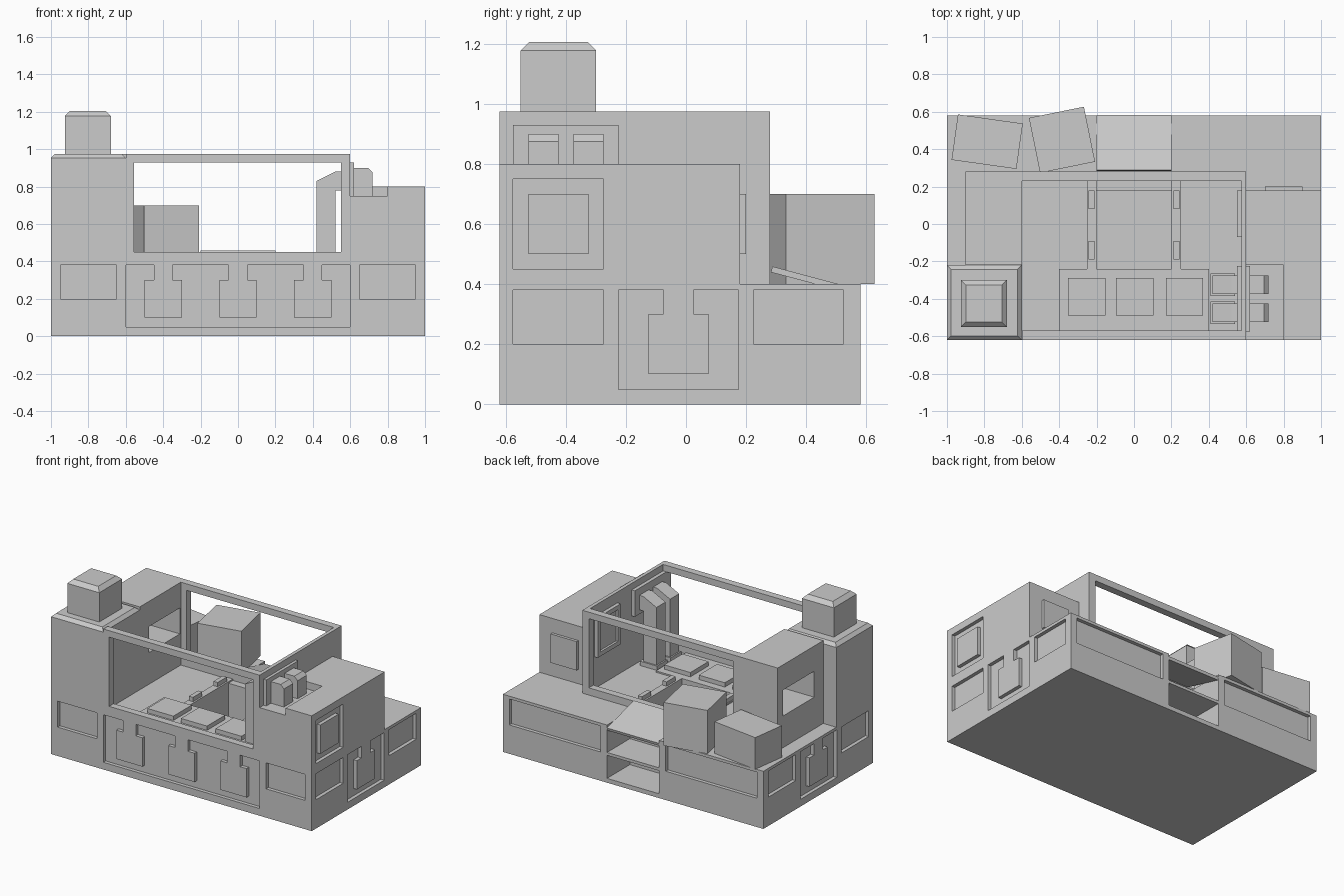
import bpy, bmesh, math
from mathutils import Matrix, Vector

cube = bpy.data.objects.get("Cube")
if cube:
    bpy.data.objects.remove(cube, do_unlink=True)

grey = bpy.data.materials.new("plain grey")
grey.use_nodes = True
COLOUR = (0.6, 0.6, 0.6, 1)
grey.diffuse_color = COLOUR
grey.node_tree.nodes["Principled BSDF"].inputs["Base Color"].default_value = COLOUR


def finish(name, bm):
    bmesh.ops.recalc_face_normals(bm, faces=bm.faces)
    mesh = bpy.data.meshes.new(name)
    bm.to_mesh(mesh)
    bm.free()
    mesh.materials.append(grey)
    ob = bpy.data.objects.new(name, mesh)
    bpy.context.collection.objects.link(ob)
    return ob


def add_box(bm, x, y, z):
    """Add a box given its (low, high) range on each axis."""
    mid = Vector([(a + b) / 2 for a, b in (x, y, z)])
    size = [b - a for a, b in (x, y, z)]
    return bmesh.ops.create_cube(bm, size=1, matrix=Matrix.Translation(mid) @ Matrix.Diagonal((*size, 1)))["verts"]


def boxes(name, *ranges):
    bm = bmesh.new()
    for r in ranges:
        add_box(bm, *r)
    return finish(name, bm)


def capped_box(name, x, y, z, inset):
    """Box whose top edges slope inwards."""
    bm = bmesh.new()
    add_box(bm, x, y, z)
    top = max(bm.faces, key=lambda f: f.calc_center_median().z)
    low = z[1] - inset
    for v in top.verts:
        v.co.z = low
    new = bmesh.ops.extrude_face_region(bm, geom=[top])["geom"]
    bmesh.ops.delete(bm, geom=[top], context='FACES_ONLY')
    mid = Vector(((x[0] + x[1]) / 2, (y[0] + y[1]) / 2))
    for v in (g for g in new if isinstance(g, bmesh.types.BMVert)):
        v.co.x += math.copysign(inset, mid.x - v.co.x)
        v.co.y += math.copysign(inset, mid.y - v.co.y)
        v.co.z = z[1]
    return finish(name, bm)


def prism(name, outline, y):
    """Extrude an (x, z) outline along y."""
    bm = bmesh.new()
    face = bm.faces.new([bm.verts.new((px, y[0], pz)) for px, pz in outline])
    new = bmesh.ops.extrude_face_region(bm, geom=[face])["geom"]
    bmesh.ops.translate(bm, vec=(0, y[1] - y[0], 0), verts=[g for g in new if isinstance(g, bmesh.types.BMVert)])
    return finish(name, bm)


def cut(ob, *ranges):
    cutter = boxes("cutter", *ranges)
    cutter.hide_render = True
    mod = ob.modifiers.new("cut", 'BOOLEAN')
    mod.operation, mod.solver, mod.object = 'DIFFERENCE', 'EXACT', cutter
    bpy.context.view_layer.objects.active = ob
    bpy.ops.object.modifier_apply(modifier=mod.name)
    bpy.data.objects.remove(cutter, do_unlink=True)


FRONT, BACK, DEEP = -0.62, 0.58, 0.025
PANEL_Z = (0.2, 0.38)
KEY_Z = (0.05, 0.38)

# Base slab with recessed panels on all sides, floor pit and rear shelf bay
base = boxes("base", ((-1, 1), (FRONT, BACK), (0, 0.4)))
recesses = [((-0.6, 0.6), (FRONT - 0.1, FRONT + DEEP), KEY_Z),
            ((-0.2, 0.2), (-0.24, 0.18), (0.1, 0.5)),
            ((-0.2, 0.2), (0.33, 0.7), (0.03, 0.5))]
for s in (-1, 1):
    side = tuple(sorted((s * (1 - DEEP), s * 1.1)))
    recesses += [(tuple(sorted((s * 0.65, s * 0.95))), (FRONT - 0.1, FRONT + DEEP), PANEL_Z),
                 (tuple(sorted((s * 0.25, s * 0.95))), (BACK - DEEP, BACK + 0.1), PANEL_Z),
                 (side, (-0.575, -0.275), PANEL_Z),
                 (side, (0.225, 0.525), PANEL_Z),
                 (side, (-0.225, 0.175), KEY_Z)]
cut(base, *recesses)

# Raised key-shaped plates standing in the wide recesses
for i, x in enumerate((-0.4, 0, 0.4)):
    y = (FRONT, FRONT + DEEP)
    boxes(f"front_key_{i + 1}", ((x - 0.1, x + 0.1), y, (0.1, 0.3)), ((x - 0.05, x + 0.05), y, (0.3, 0.38)))
for name, s in (("right", -1), ("left", 1)):
    x = tuple(sorted((s, s * (1 - DEEP))))
    boxes(f"{name}_key", (x, (-0.125, 0.075), (0.1, 0.3)), (x, (-0.075, 0.025), (0.3, 0.38)))

# Rear shelf and the tilted lid over the bay
boxes("rear_shelf", ((-0.2, 0.2), (0.33, BACK), (0.19, 0.21)))
lid = boxes("bay_lid", ((-0.2, 0.2), (-0.152, 0.152), (-0.01, 0.01)))
lid.location = (0, 0.432, 0.41)
lid.rotation_euler.x = -math.atan2(0.08, 0.3)

# Corner tower and chimney
capped_box("corner_tower", (-1, -0.6), (FRONT, -0.22), (0.4, 0.975), 0.022)
capped_box("chimney", (-0.925, -0.68), (-0.55, -0.3), (0.97, 1.205), 0.027)

# Block behind the tower with a window passing through it
block = boxes("side_block", ((-0.9, -0.6), (-0.22, 0.28), (0.4, 0.975)))
cut(block, ((-1, -0.5), (-0.12, 0.22), (0.62, 0.8)))

# Large open window frames at the front and back of the room
for name, y in (("front", (FRONT, -0.57)), ("back", (0.23, 0.28))):
    frame = boxes(f"{name}_window_frame", ((-0.6, 0.6), y, (0.4, 0.975)))
    cut(frame, ((-0.555, 0.55), (y[0] - 0.1, y[1] + 0.1), (0.45, 0.93)))

# Solid side wall with a framed display
boxes("room_side_wall", ((0.575, 0.6), (-0.57, 0.23), (0.4, 0.975)))
display = boxes("wall_display", ((0.55, 0.575), (-0.07, 0.18), (0.62, 0.9)))
cut(display, ((0.5, 0.565), (-0.04, 0.15), (0.65, 0.87)))

# Lower side block with a front notch and a square panel
annex = boxes("lower_block", ((0.6, 1), (FRONT, 0.18), (0.4, 0.8)))
cut(annex, ((0.5, 0.8), (-0.8, -0.22), (0.75, 0.9)), ((1 - DEEP, 1.1), (-0.575, -0.275), (0.45, 0.75)))
boxes("square_panel", ((1 - DEEP, 1), (-0.525, -0.325), (0.5, 0.7)))
boxes("rear_plate", ((0.7, 0.9), (0.18, 0.2), (0.5, 0.7)))

# Pair of ducts through the wall, with their mounting panel
boxes("duct_panel", ((0.55, 0.62), (-0.575, -0.225), (0.75, 0.93)))
for i, y in enumerate((-0.475, -0.325)):
    span = (y - 0.05, y + 0.05)
    prism(f"inner_duct_{i + 1}", [(0.42, 0.4), (0.42, 0.83), (0.52, 0.88), (0.56, 0.88), (0.56, 0.78),
                                  (0.52, 0.78), (0.52, 0.4)], span)
    prism(f"outer_duct_{i + 1}", [(0.61, 0.75), (0.61, 0.9), (0.695, 0.9), (0.72, 0.875), (0.72, 0.75)], span)
    boxes(f"duct_foot_{i + 1}", ((0.41, 0.54), (y - 0.06, y + 0.06), (0.4, 0.43)))

# Raised floor, console pads and small rail blocks
boxes("raised_floor", ((-0.4, 0.4), (-0.57, -0.24), (0.4, 0.41)),
      ((-0.25, -0.2), (-0.24, 0.23), (0.4, 0.41)), ((0.2, 0.25), (-0.24, 0.23), (0.4, 0.41)))
for i, x in enumerate((-0.253, 0.005, 0.27)):
    boxes(f"floor_pad_{i + 1}", ((x - 0.1, x + 0.1), (-0.49, -0.29), (0.41, 0.44)))
for x in (-0.228, 0.228):
    for y in (-0.14, 0.13):
        boxes("rail_block", ((x - 0.016, x + 0.016), (y - 0.05, y + 0.05), (0.41, 0.44)))

# Two crates turned at odd angles on the rear ledge
for name, w, d, h, spot, turn in (("wide_crate", 0.35, 0.245, 0.22, (-0.785, 0.44), -8),
                                  ("tall_crate", 0.3, 0.3, 0.3, (-0.385, 0.45), 11.5)):
    crate = boxes(name, ((-w / 2, w / 2), (-d / 2, d / 2), (0, h)))
    crate.location = (*spot, 0.4)
    crate.rotation_euler.z = math.radians(turn)
